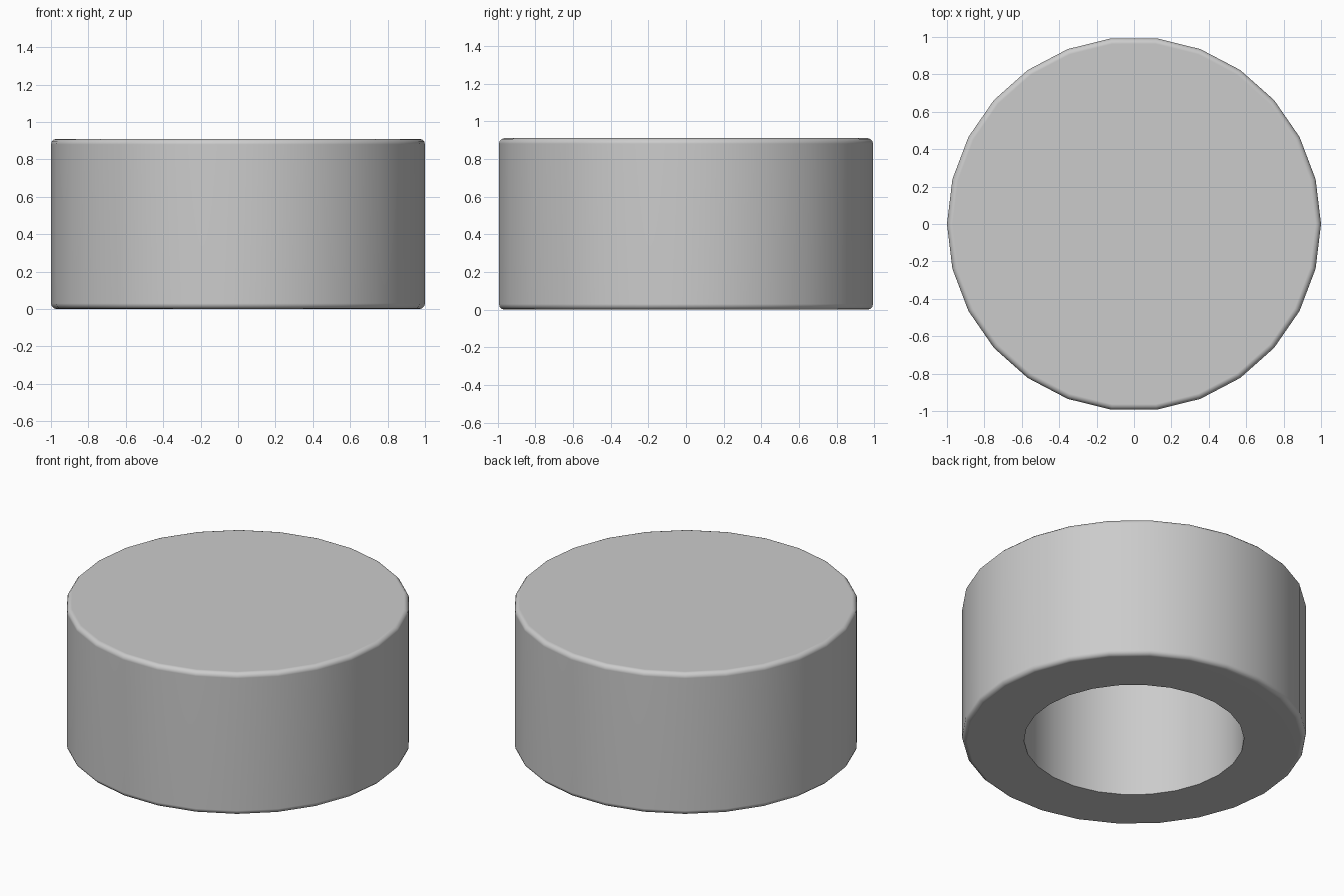
import bpy, bmesh
from math import cos, sin, pi, radians

if "Cube" in bpy.data.objects:
    bpy.data.objects.remove(bpy.data.objects["Cube"])

SIDES, HEIGHT, RADIUS = 26, 0.91, 1.0
BORE, DEPTH = 0.64, 0.80      # blind hole in the underside
ROUND, STEPS = 0.03, 3        # rounded outer rims


def corner(cx, cz, start):
    """Quarter-circle of profile points, running counter-clockwise."""
    return [(cx + ROUND * cos(start + i * pi / 2 / STEPS),
             cz + ROUND * sin(start + i * pi / 2 / STEPS)) for i in range(STEPS + 1)]


# Profile from the bore ceiling, down the bore, round the outside to the top
profile = [(BORE, DEPTH), (BORE, 0.0)]
profile += corner(RADIUS - ROUND, ROUND, -pi / 2)
profile += corner(RADIUS - ROUND, HEIGHT - ROUND, 0.0)

# Lathe the profile and close both discs
bm = bmesh.new()
rings = [[bm.verts.new((r * cos(2 * pi * k / SIDES), r * sin(2 * pi * k / SIDES), z))
          for k in range(SIDES)] for r, z in profile]
for a, b in zip(rings, rings[1:]):
    for k in range(SIDES):
        n = (k + 1) % SIDES
        bm.faces.new((a[k], a[n], b[n], b[k]))
bm.faces.new(rings[0])
bm.faces.new(rings[-1])
bmesh.ops.recalc_face_normals(bm, faces=bm.faces)

mesh = bpy.data.meshes.new("round_cap")
bm.to_mesh(mesh)
bm.free()
cap = bpy.data.objects.new("round_cap", mesh)
bpy.context.collection.objects.link(cap)

# Smooth sides and rims, flat discs, sharp bore edges
bpy.context.view_layer.objects.active = cap
cap.select_set(True)
bpy.ops.object.shade_smooth_by_angle(angle=radians(40))
weighted = cap.modifiers.new("flat_discs", 'WEIGHTED_NORMAL')
weighted.keep_sharp = True
